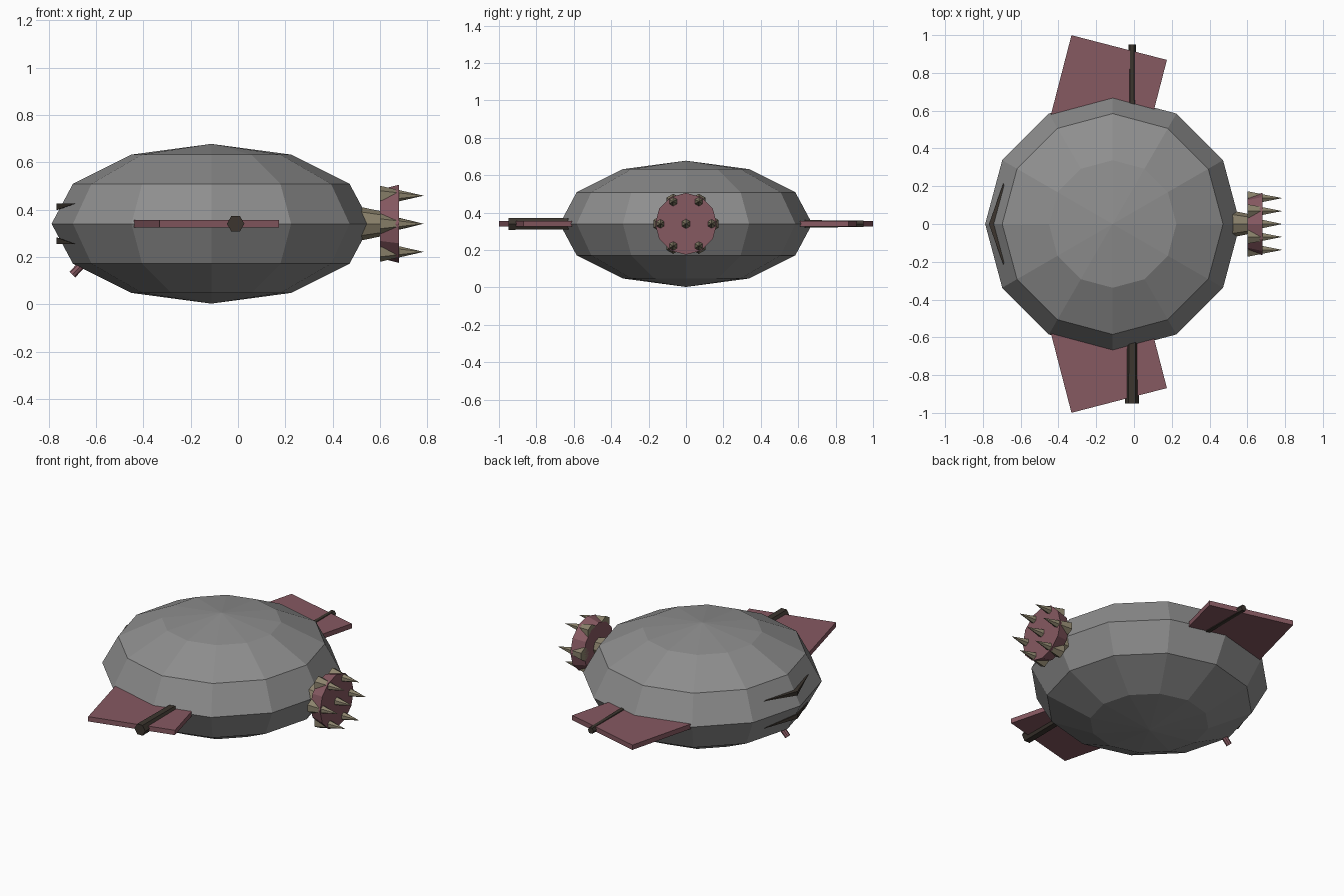
import bpy, bmesh, math
from mathutils import Vector, Matrix

if "Cube" in bpy.data.objects:
    bpy.data.objects.remove(bpy.data.objects["Cube"], do_unlink=True)

MID = 0.34  # height of the widest ring


def material(name, rgb):
    m = bpy.data.materials.new(name)
    m.use_nodes = True
    m.diffuse_color = (*rgb, 1)
    m.node_tree.nodes["Principled BSDF"].inputs["Base Color"].default_value = (*rgb, 1)
    return m


GREY = material("stone grey", (0.27, 0.27, 0.27))
PINK = material("dusty pink", (0.24, 0.10, 0.12))
TAN = material("bone tan", (0.26, 0.225, 0.15))
DARK = material("dark brown", (0.045, 0.036, 0.028))


def finish(name, bm, mat):
    bmesh.ops.recalc_face_normals(bm, faces=bm.faces)
    mesh = bpy.data.meshes.new(name)
    bm.to_mesh(mesh)
    bm.free()
    mesh.materials.append(mat)
    ob = bpy.data.objects.new(name, mesh)
    bpy.context.collection.objects.link(ob)
    return ob


def rod(name, start, end, r1, r2, sides, mat, turn=0):
    """Straight or tapered rod between two points."""
    a, b = Vector(start), Vector(end)
    axis = b - a
    bm = bmesh.new()
    bmesh.ops.create_cone(bm, cap_ends=True, segments=sides, radius1=r1, radius2=r2,
                          depth=axis.length)
    rot = axis.to_track_quat('Z', 'Y').to_matrix().to_4x4()
    bm.transform(Matrix.Translation((a + b) / 2) @ rot @ Matrix.Rotation(turn, 4, 'Z'))
    bmesh.ops.remove_doubles(bm, verts=bm.verts, dist=1e-5)
    return finish(name, bm, mat)


# Flattened faceted body
bm = bmesh.new()
bmesh.ops.create_uvsphere(bm, u_segments=12, v_segments=6, radius=0.675)
bm.transform(Matrix.Translation((-0.113, 0, MID)) @ Matrix.Diagonal((1, 1, 0.5, 1)))
finish("body", bm, GREY)

# Swept side fins
for side, name in ((1, "back_fin"), (-1, "front_fin")):
    bm = bmesh.new()
    bmesh.ops.create_cube(bm, size=1)
    bm.transform(Matrix.Translation((-0.141, 0.692 * side, MID))
                 @ Matrix.Rotation(math.radians(-14.5 * side), 4, 'Z')
                 @ Matrix.Diagonal((0.522, 0.5, 0.03, 1)))
    finish(name, bm, PINK)

# Tapered pole running through both fins
rod("cross_pole", (-0.01, -0.95, MID), (-0.01, 0.95, MID), 0.037, 0.02, 6, DARK, math.pi / 6)

# Tail neck and club
rod("tail_neck", (0.45, 0, MID), (0.62, 0, MID), 0.085, 0.05, 8, TAN)
rod("tail_club", (0.6, 0, MID), (0.68, 0, MID), 0.145, 0.165, 12, PINK)

# Spikes: one in the centre, six around it
rod("centre_spike", (0.6, 0, MID), (0.785, 0, MID), 0.045, 0, 6, TAN)
for i in range(6):
    a = i * math.pi / 3
    y, z = 0.137 * math.cos(a), MID + 0.137 * math.sin(a)
    rod("club_spike", (0.6, y, z), (0.785, y, z), 0.042, 0, 6, TAN)

# Crescent slits above and below the nose
for side, name in ((1, "upper_slit"), (-1, "lower_slit")):
    bm = bmesh.new()
    for x, y, h in ((-0.69, 0.22, 0.085), (-0.69, -0.22, 0.085), (-0.768, 0, 0.085),
                    (-0.766, 0, 0.058), (-0.68, 0, 0.08)):
        bm.verts.new((x, y, MID + side * h))
    bmesh.ops.convex_hull(bm, input=bm.verts)
    finish(name, bm, DARK)

# Small peg under the nose
rod("nose_peg", (-0.63, 0, 0.2), (-0.70, 0, 0.125), 0.017, 0.017, 8, PINK)
